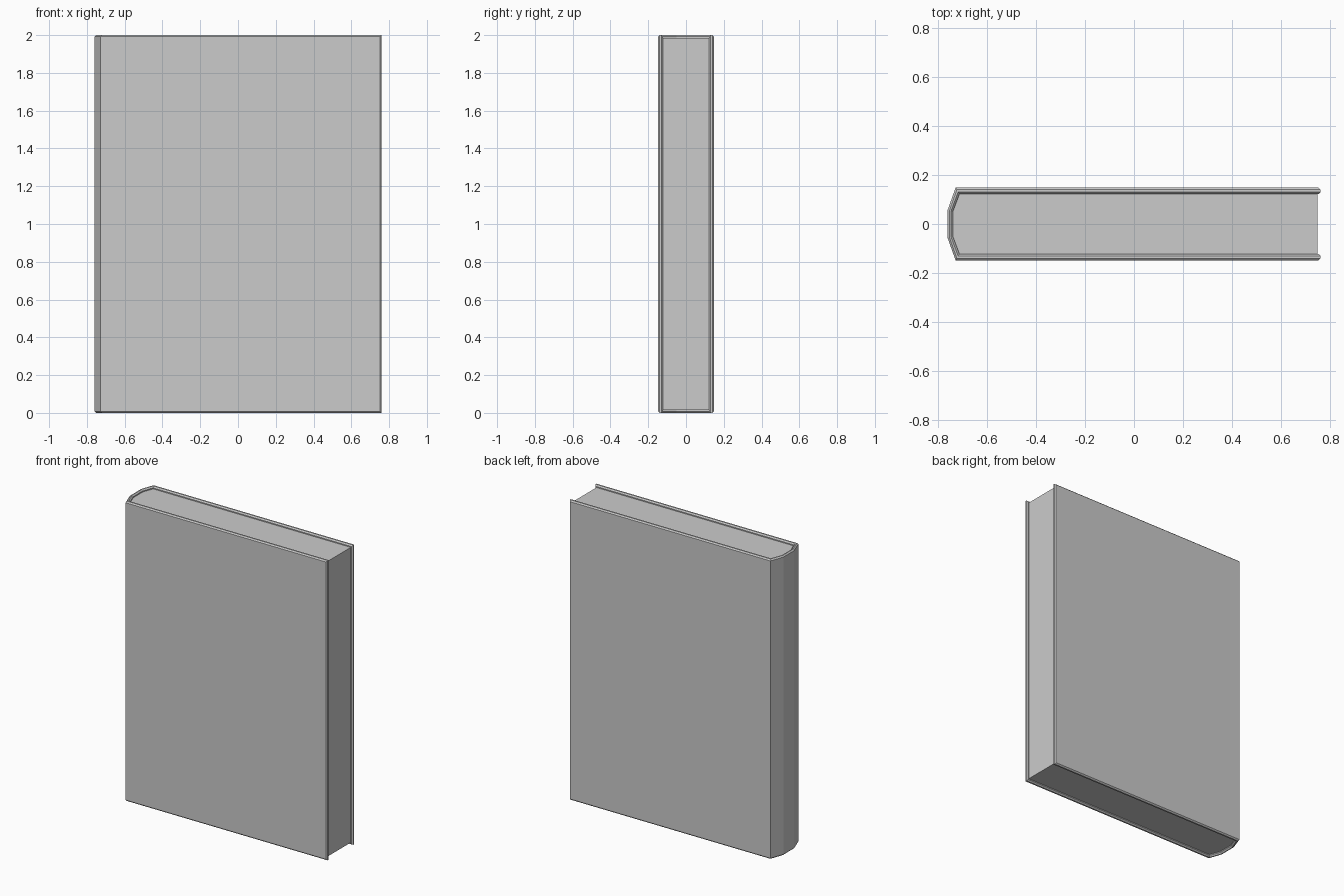
import bpy, bmesh

if "Cube" in bpy.data.objects:
    bpy.data.objects.remove(bpy.data.objects["Cube"])


def mirrored(half):
    """Close a half outline (y > 0) by mirroring it across y = 0."""
    return half + [(x, -y) for x, y in reversed(half)]


def prism(name, outline, z0, z1, rim_bevel=0.0):
    bm = bmesh.new()
    base = bm.faces.new([bm.verts.new((x, y, z0)) for x, y in outline])
    ext = bmesh.ops.extrude_face_region(bm, geom=[base])
    top = [g for g in ext["geom"] if isinstance(g, bmesh.types.BMVert)]
    bmesh.ops.translate(bm, verts=top, vec=(0, 0, z1 - z0))
    bmesh.ops.recalc_face_normals(bm, faces=bm.faces)
    if rim_bevel:
        # chamfer only the board rim: top, bottom and fore edge
        rim = {f for f in bm.faces if abs(f.normal.z) > 0.9
               or (f.normal.x > 0.9 and f.calc_center_median().x > 0.7)}
        edges = [e for e in bm.edges if sum(f in rim for f in e.link_faces) == 1]
        bmesh.ops.bevel(bm, geom=edges, offset=rim_bevel, segments=1,
                        affect='EDGES', clamp_overlap=True)
    mesh = bpy.data.meshes.new(name)
    bm.to_mesh(mesh)
    bm.free()
    obj = bpy.data.objects.new(name, mesh)
    bpy.context.collection.objects.link(obj)
    return obj


# Cover: two boards joined by a faceted spine
outer = [(0.76, 0.148), (-0.727, 0.148), (-0.76, 0.055)]
inner = [(0.76, 0.122), (-0.711, 0.122), (-0.738, 0.05)]
cover_outline = mirrored(outer) + list(reversed(mirrored(inner)))
prism("cover", cover_outline, 0.0, 2.0, rim_bevel=0.008)

# Page block, filling the cover and set back from its rim
pages_half = [(0.747, 0.122), (-0.711, 0.122), (-0.738, 0.05)]
prism("pages", mirrored(pages_half), 0.015, 1.985)
